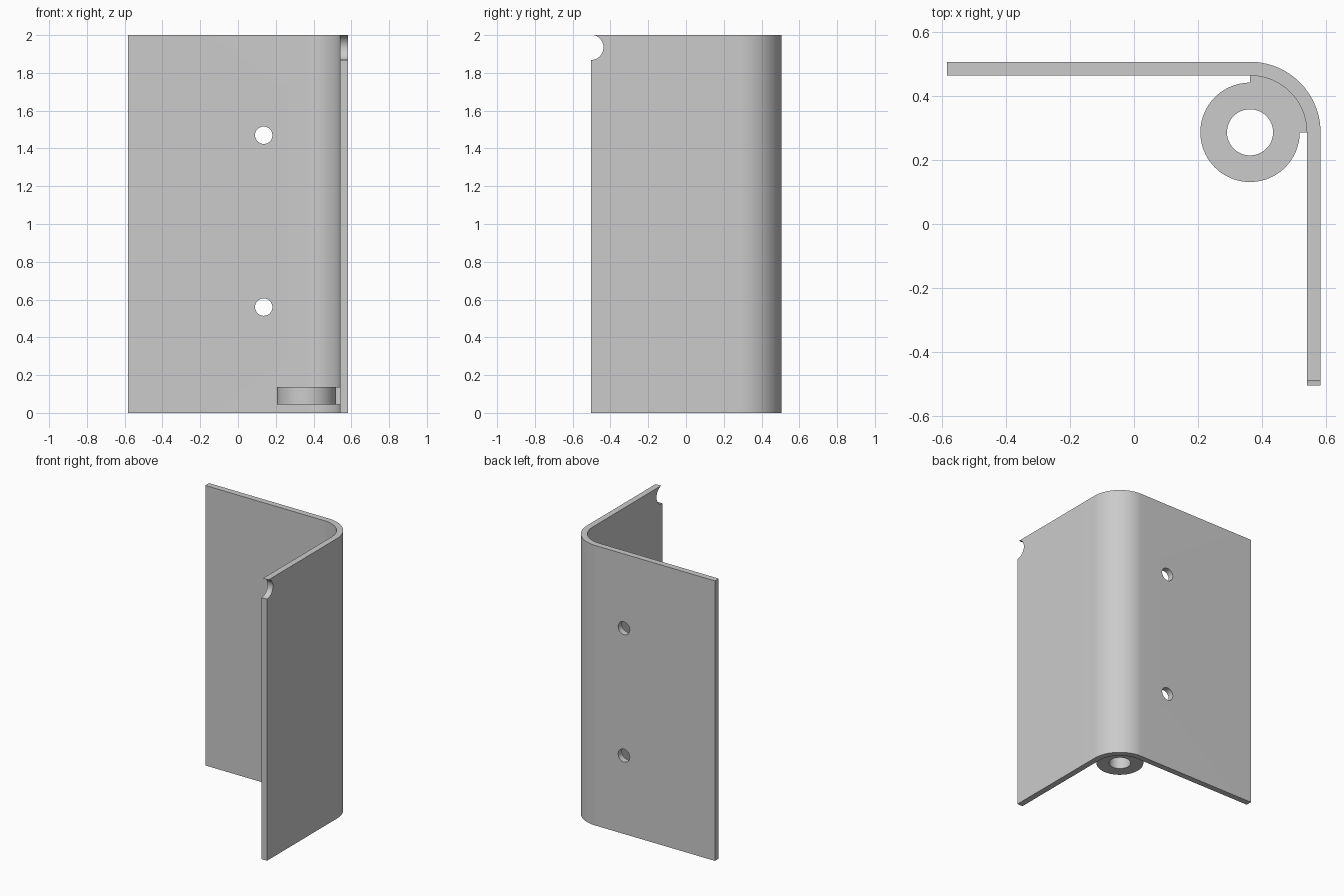
import bpy
import bmesh
from math import cos, sin, radians, pi

cube = bpy.data.objects.get("Cube")
if cube:
    bpy.data.objects.remove(cube, do_unlink=True)

# One plain metal colour
metal = bpy.data.materials.new("light grey metal")
metal.use_nodes = True
GREY = (0.6, 0.6, 0.6, 1)
metal.diffuse_color = GREY
metal.node_tree.nodes["Principled BSDF"].inputs["Base Color"].default_value = GREY

# Main dimensions
LEFT, RIGHT, FRONT, BACK, HEIGHT = -0.583, 0.582, -0.504, 0.506, 2.0
THICK, BEND = 0.043, 0.22
CX, CY = RIGHT - BEND, BACK - BEND


def arc(radius, start, end, steps):
    """Points of an arc about the bend axis, angles in degrees."""
    angles = [radians(start + (end - start) * i / steps) for i in range(steps + 1)]
    return [(CX + radius * cos(a), CY + radius * sin(a)) for a in angles]


def prism(name, outline, z0, z1):
    """Extrude a closed plan outline between two heights."""
    bm = bmesh.new()
    base = bm.faces.new([bm.verts.new((x, y, z0)) for x, y in outline])
    top = bmesh.ops.extrude_face_region(bm, geom=[base])["geom"]
    bmesh.ops.translate(bm, vec=(0, 0, z1 - z0),
                        verts=[v for v in top if isinstance(v, bmesh.types.BMVert)])
    bmesh.ops.recalc_face_normals(bm, faces=bm.faces)
    mesh = bpy.data.meshes.new(name)
    bm.to_mesh(mesh)
    bm.free()
    mesh.materials.append(metal)
    obj = bpy.data.objects.new(name, mesh)
    bpy.context.collection.objects.link(obj)
    return obj


def drill(obj, radius, location, rotation=(0, 0, 0)):
    """Cut a round hole through an object."""
    bpy.ops.mesh.primitive_cylinder_add(vertices=48, radius=radius, depth=0.4,
                                        location=location, rotation=rotation)
    cutter = bpy.context.object
    cutter.data.materials.append(metal)
    mod = obj.modifiers.new("hole", 'BOOLEAN')
    mod.operation = 'DIFFERENCE'
    mod.solver = 'EXACT'
    mod.object = cutter
    bpy.context.view_layer.objects.active = obj
    bpy.ops.object.modifier_apply(modifier=mod.name)
    bpy.data.objects.remove(cutter, do_unlink=True)


def smooth(obj):
    bpy.ops.object.select_all(action='DESELECT')
    obj.select_set(True)
    bpy.context.view_layer.objects.active = obj
    bpy.ops.object.shade_smooth_by_angle(angle=radians(30))


# Bent sheet: side wing, rounded corner, back wing
outline = [(RIGHT, FRONT)] + arc(BEND, 0, 90, 32) + [(LEFT, BACK), (LEFT, BACK - THICK)]
outline += arc(BEND - THICK, 90, 0, 32) + [(RIGHT - THICK, FRONT)]
plate = prism("bent_plate", outline, 0, HEIGHT)

# Two screw holes in the back wing, and a round notch in the side wing
for z in (0.56, 1.47):
    drill(plate, 0.046, (0.136, BACK, z), (pi / 2, 0, 0))
drill(plate, 0.067, (RIGHT, FRONT, 1.935), (0, pi / 2, 0))
smooth(plate)

# Pivot ring with a quarter web that joins it to the inside of the bend
ring_outline = arc(BEND - THICK + 0.006, 0, 90, 32) + arc(0.155, 90, 360, 72)
ring = prism("pivot_ring", ring_outline, 0.045, 0.137)
drill(ring, 0.072, (CX, CY, 0.09))
smooth(ring)
